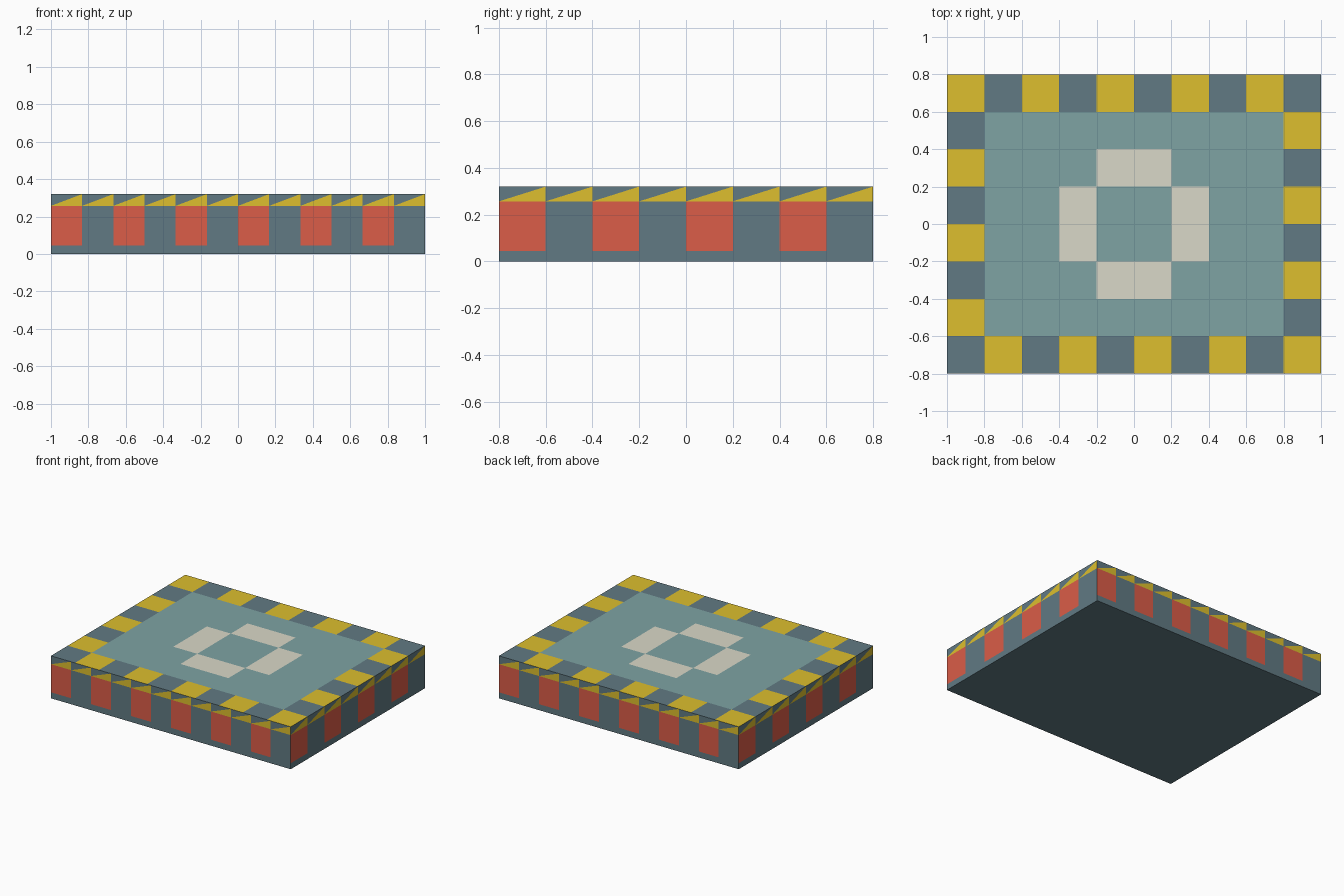
import bpy, bmesh
from mathutils import Vector

if "Cube" in bpy.data.objects:
    bpy.data.objects.remove(bpy.data.objects["Cube"])

HX, HY, H = 1.0, 0.8, 0.32
Z_LOW, Z_BAND = 0.045, 0.257          # red panel bottom / top
CELL = 0.2


def material(name, srgb):
    m = bpy.data.materials.new(name)
    lin = [c / 12.92 if c <= 0.04045 else ((c + 0.055) / 1.055) ** 2.4
           for c in (v / 255 for v in srgb)]
    m.diffuse_color = (*lin, 1)
    m.use_nodes = True
    m.node_tree.nodes["Principled BSDF"].inputs["Base Color"].default_value = m.diffuse_color
    return m


SLATE, YELLOW, RED, TEAL, CREAM = range(5)
mats = [material("slate", (97, 122, 131)), material("yellow", (221, 191, 46)),
        material("red", (219, 93, 72)), material("teal", (126, 163, 164)),
        material("cream", (218, 216, 200))]

bm = bmesh.new()


def face(points, mat):
    f = bm.faces.new([bm.verts.new(p) for p in points])
    f.material_index = mat


def wall(start, end, n):
    """Side wall: plinth strip, alternating panels, sawtooth trim on top."""
    a, b = Vector((*start, 0)), Vector((*end, 0))

    def at(t, z):
        p = a.lerp(b, t)
        return (p.x, p.y, z)

    for i in range(n):
        l, r = i / n, (i + 1) / n
        face([at(l, 0), at(r, 0), at(r, Z_LOW), at(l, Z_LOW)], SLATE)
        face([at(l, Z_LOW), at(r, Z_LOW), at(r, Z_BAND), at(l, Z_BAND)],
             SLATE if i % 2 else RED)
        face([at(l, Z_BAND), at(r, Z_BAND), at(r, H)], YELLOW)
        face([at(l, Z_BAND), at(r, H), at(l, H)], SLATE)


# four walls, counter-clockwise from the front
corners = [(-HX, -HY), (HX, -HY), (HX, HY), (-HX, HY)]
for k, n in enumerate((12, 8, 12, 8)):
    wall(corners[k], corners[(k + 1) % 4], n)

# tiled top: checked border, plain field, ring of four pale bars
NX, NY = 10, 8
for i in range(NX):
    for j in range(NY):
        x, y = -HX + i * CELL, -HY + j * CELL
        cx, cy = abs(x + CELL / 2), abs(y + CELL / 2)
        if i in (0, NX - 1) or j in (0, NY - 1):
            mat = YELLOW if (i + j) % 2 else SLATE
        elif max(cx, cy) < 0.4 and min(cx, cy) < 0.2 < max(cx, cy):
            mat = CREAM
        else:
            mat = TEAL
        face([(x, y, H), (x + CELL, y, H), (x + CELL, y + CELL, H), (x, y + CELL, H)], mat)

# plain underside
face([(x, y, 0) for x, y in reversed(corners)], SLATE)

bmesh.ops.remove_doubles(bm, verts=bm.verts[:], dist=1e-4)
mesh = bpy.data.meshes.new("patterned_platform")
bm.to_mesh(mesh)
bm.free()
for m in mats:
    mesh.materials.append(m)
bpy.context.collection.objects.link(bpy.data.objects.new("patterned_platform", mesh))
